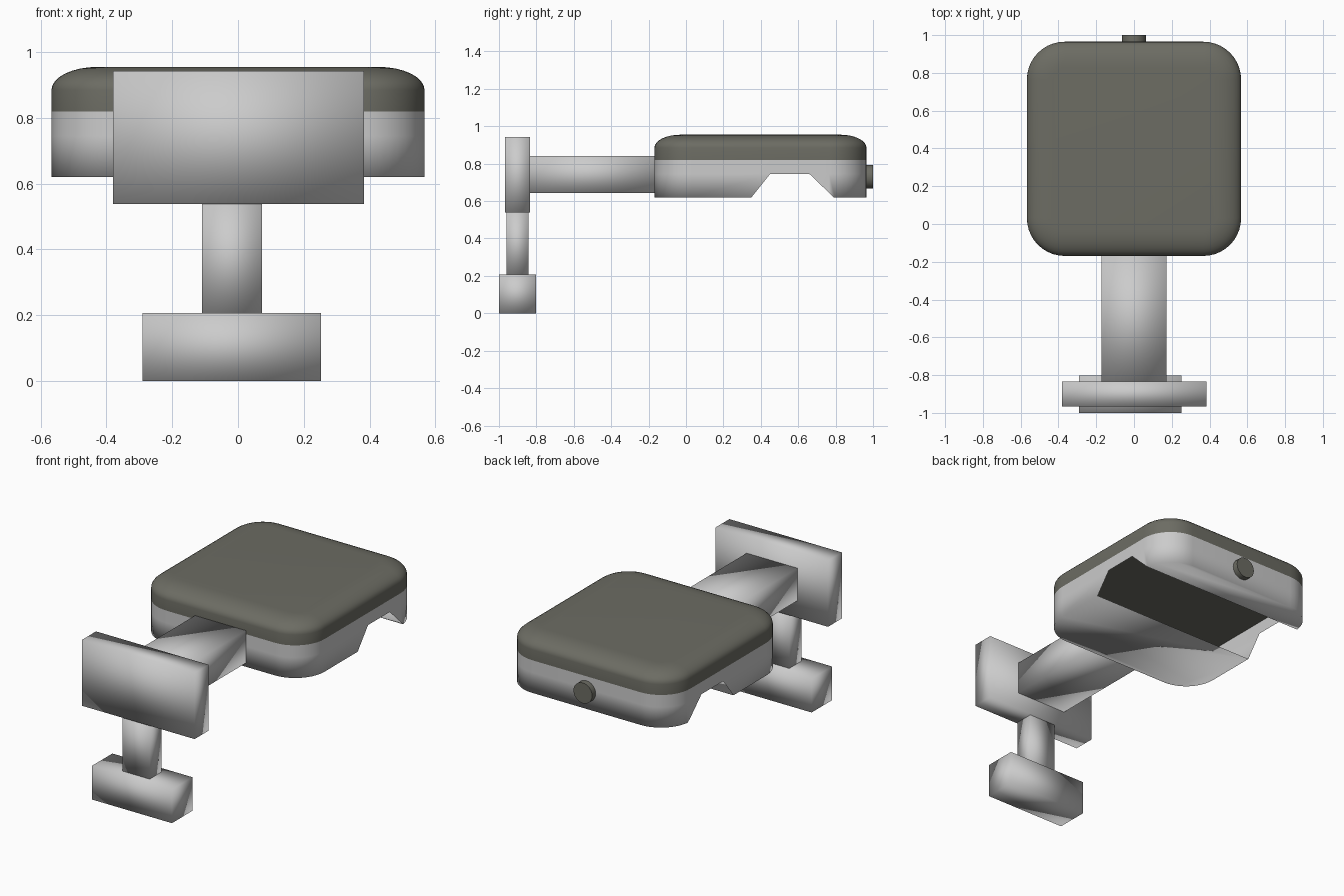
import bpy, bmesh, math
from mathutils import Vector

cube = bpy.data.objects.get("Cube")
if cube:
    bpy.data.objects.remove(cube, do_unlink=True)


def material(name, rgb):
    m = bpy.data.materials.new(name)
    m.use_nodes = True
    m.diffuse_color = (*rgb, 1)
    m.node_tree.nodes["Principled BSDF"].inputs["Base Color"].default_value = (*rgb, 1)
    return m


silver = material("silver", (0.6, 0.6, 0.6))
dark = material("dark olive grey", (0.15, 0.15, 0.125))


def finish(name, bm, mat, angle=180):
    bmesh.ops.recalc_face_normals(bm, faces=bm.faces)
    me = bpy.data.meshes.new(name)
    bm.to_mesh(me)
    bm.free()
    ob = bpy.data.objects.new(name, me)
    bpy.context.collection.objects.link(ob)
    me.materials.append(mat)
    bpy.ops.object.select_all(action="DESELECT")
    ob.select_set(True)
    bpy.context.view_layer.objects.active = ob
    if angle < 180:
        bpy.ops.object.shade_smooth_by_angle(angle=math.radians(angle))
    else:
        bpy.ops.object.shade_smooth()
    return ob


def box(name, low, high):
    bm = bmesh.new()
    low, high = Vector(low), Vector(high)
    for v in bmesh.ops.create_cube(bm, size=1)["verts"]:
        v.co = (low + high) / 2 + v.co * (high - low)
    finish(name, bm, silver)


HALF, RADIUS, MID_Y, STEPS = 0.567, 0.2, 0.398, 10


def ring(bm, z, inset=0):
    """Rounded square outline of the case at one height."""
    verts = []
    for corner in range(4):
        for i in range(STEPS + 1):
            a = math.pi / 2 * (corner + i / STEPS)
            mid = math.pi / 2 * (corner + 0.5)
            c = (HALF - RADIUS) * math.sqrt(2)
            r = RADIUS - inset
            verts.append(bm.verts.new((c * math.cos(mid) + r * math.cos(a),
                                       MID_Y + c * math.sin(mid) + r * math.sin(a), z)))
    return verts


def bridge(bm, a, b):
    n = len(a)
    for i in range(n):
        j = (i + 1) % n
        bm.faces.new((a[i], a[j], b[j], b[i]))


# Dark lid with a softly domed rim
bm = bmesh.new()
rings = [ring(bm, 0.82)]
for i in range(9):
    t = math.pi / 2 * i / 8
    rings.append(ring(bm, 0.885 + 0.07 * math.sin(t), 0.14 * (1 - math.cos(t))))
for a, b in zip(rings, rings[1:]):
    bridge(bm, a, b)
bm.faces.new(rings[0])
bm.faces.new(rings[-1])
finish("case_lid", bm, dark, 40)

# Hollow lower shell, open across the middle of its underside
bm = bmesh.new()
floor, rim = ring(bm, 0.62), ring(bm, 0.82)
bridge(bm, floor, rim)
bm.faces.new(floor)
front_slope = (Vector((0, 0.35, 0.62)), Vector((0, 0.125, -0.1)).normalized())
back_slope = (Vector((0, 0.79, 0.62)), Vector((0, -0.125, -0.13)).normalized())
ceiling = (Vector((0, 0, 0.745)), Vector((0, 0, -1)))
cuts = [front_slope, back_slope, ceiling]
for co, no in cuts:
    bmesh.ops.bisect_plane(bm, geom=bm.verts[:] + bm.edges[:] + bm.faces[:],
                           plane_co=co, plane_no=no, dist=1e-5)
opening = [f for f in bm.faces
           if all((f.calc_center_median() - co).dot(no) > 1e-4 for co, no in cuts)]
bmesh.ops.delete(bm, geom=opening, context="FACES")
finish("case_shell", bm, silver)

# Knob on the back of the case
bm = bmesh.new()
bmesh.ops.create_cone(bm, cap_ends=True, segments=24, radius1=0.063, radius2=0.063, depth=0.06)
for v in bm.verts:
    v.co = Vector((v.co.x, 0.97 + v.co.z, 0.73 + v.co.y))
finish("back_knob", bm, dark, 40)

# Arm, front plate, post and foot
box("arm", (-0.173, -0.84, 0.643), (0.172, -0.165, 0.842))
box("front_plate", (-0.38, -0.967, 0.538), (0.383, -0.833, 0.943))
box("post", (-0.11, -0.96, 0.2), (0.073, -0.843, 0.54))
box("foot", (-0.29, -1.0, 0.0), (0.252, -0.803, 0.207))
